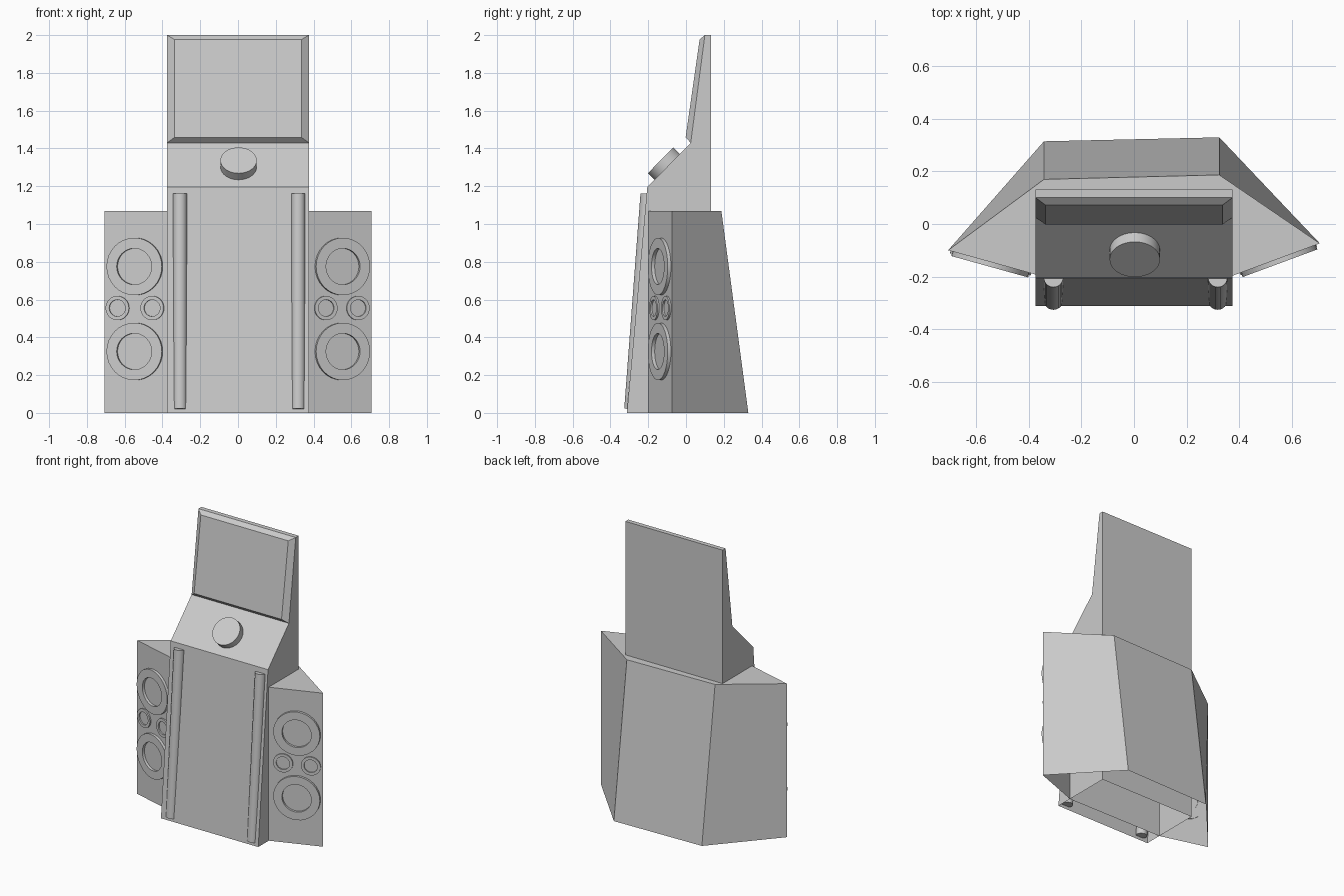
import bpy, bmesh, math
from mathutils import Vector, Matrix

if "Cube" in bpy.data.objects:
    bpy.data.objects.remove(bpy.data.objects["Cube"])


def finish(name, bm, smooth=False):
    bmesh.ops.recalc_face_normals(bm, faces=bm.faces)
    mesh = bpy.data.meshes.new(name)
    bm.to_mesh(mesh)
    bm.free()
    obj = bpy.data.objects.new(name, mesh)
    bpy.context.collection.objects.link(obj)
    if smooth:
        bpy.ops.object.select_all(action='DESELECT')
        obj.select_set(True)
        bpy.context.view_layer.objects.active = obj
        bpy.ops.object.shade_smooth_by_angle(angle=math.radians(35))
    return obj


def loft(bm, loops, closed=False):
    """Bridge equal-sized loops of points with quads."""
    rows = [[bm.verts.new(p) for p in loop] for loop in loops]
    pairs = list(zip(rows, rows[1:]))
    if closed:
        pairs.append((rows[-1], rows[0]))
    for a, b in pairs:
        for i in range(len(a)):
            j = (i + 1) % len(a)
            bm.faces.new((a[i], a[j], b[j], b[i]))
    return rows


def cylinder(name, start, end, radius, sides=32):
    start, end = Vector(start), Vector(end)
    axis = end - start
    bm = bmesh.new()
    bmesh.ops.create_cone(
        bm, cap_ends=True, segments=sides, radius1=radius, radius2=radius, depth=axis.length,
        matrix=Matrix.Translation((start + end) / 2) @ axis.to_track_quat('Z', 'Y').to_matrix().to_4x4())
    return finish(name, bm, True)


# Main cabinet: side profile (y, z) extruded in x, open underneath
profile = [(-.313, 0), (-.205, 1.195), (.025, 1.43), (.1, 2), (.132, 2), (.132, 0)]
bm = bmesh.new()
left, right = loft(bm, [[(x, y, z) for y, z in profile] for x in (-.375, .375)])
bm.faces.new(left)
bm.faces.new(right)
bm.faces.ensure_lookup_table()
floor = [f for f in bm.faces if all(v.co.z < .01 for v in f.verts)]
bmesh.ops.delete(bm, geom=floor, context='FACES_ONLY')
bmesh.ops.recalc_face_normals(bm, faces=bm.faces)

# Raised screen with a bevelled border on the upper front face
screen = next(f for f in bm.faces
              if {round(v.co.y, 3) for v in f.verts} == {.025, .1})
bmesh.ops.inset_individual(bm, faces=[screen], thickness=.035)
for v in screen.verts:
    top = v.co.z > 1.7
    v.co = (math.copysign(.337, v.co.x), .072 if top else -.002, 1.977 if top else 1.458)
finish("main_cabinet", bm)

# Speaker housing: wraps behind the cabinet, back wall leaning, open underneath
left_out, left_in = Vector((-.708, -.10, 0)), Vector((-.373, -.193, 0))
right_out, right_in = Vector((.708, -.074, 0)), Vector((.373, -.198, 0))


def housing(z, back_left, back_right):
    pts = [left_out, left_in, right_in, right_out]
    return [(p.x, p.y, z) for p in pts] + [(.325, back_right, z), (-.343, back_left, z)]


bm = bmesh.new()
rows = loft(bm, [housing(0, .315, .33), housing(1.07, .17, .187)])
bm.faces.new(rows[1])
finish("speaker_housing", bm)


# Speaker rings on both angled front panels
def ring(name, out, inn, x, z, outer, inner, height):
    t = (x - out.x) / (inn.x - out.x)
    centre = out.lerp(inn, t) + Vector((0, 0, z))
    u = (inn - out).normalized()
    up = Vector((0, 0, 1))
    n = u.cross(up)
    if n.y > 0:
        n = -n
    loops = []
    for r, h in ((outer, -.004), (outer, height), (inner, height), (inner, -.004)):
        loops.append([centre + n * h + r * (u * math.cos(a) + up * math.sin(a))
                      for a in (math.tau * i / 32 for i in range(32))])
    bm = bmesh.new()
    loft(bm, loops, closed=True)
    finish(name, bm, True)


for side, out, inn, big_x, small_x in (
        ("left", left_out, left_in, -.545, (-.637, -.453)),
        ("right", right_out, right_in, .55, (.464, .634))):
    for z in (.325, .775):
        ring(side + "_woofer_ring", out, inn, big_x, z, .152, .096, .018)
    for x in small_x:
        ring(side + "_tweeter_ring", out, inn, x, .555, .064, .044, .009)

# Round trim pillars sunk into the sloping front
for side, x in (("left", -.307), ("right", .319)):
    cylinder(side + "_pillar", (x, -.29, .02), (x, -.204, 1.16), .037, 24)

# Round knob on the control slope
n = Vector((0, -.715, .70))
face = Vector((.003, -.135, 1.337))
cylinder("control_knob", face - n * .055, face, .096)
